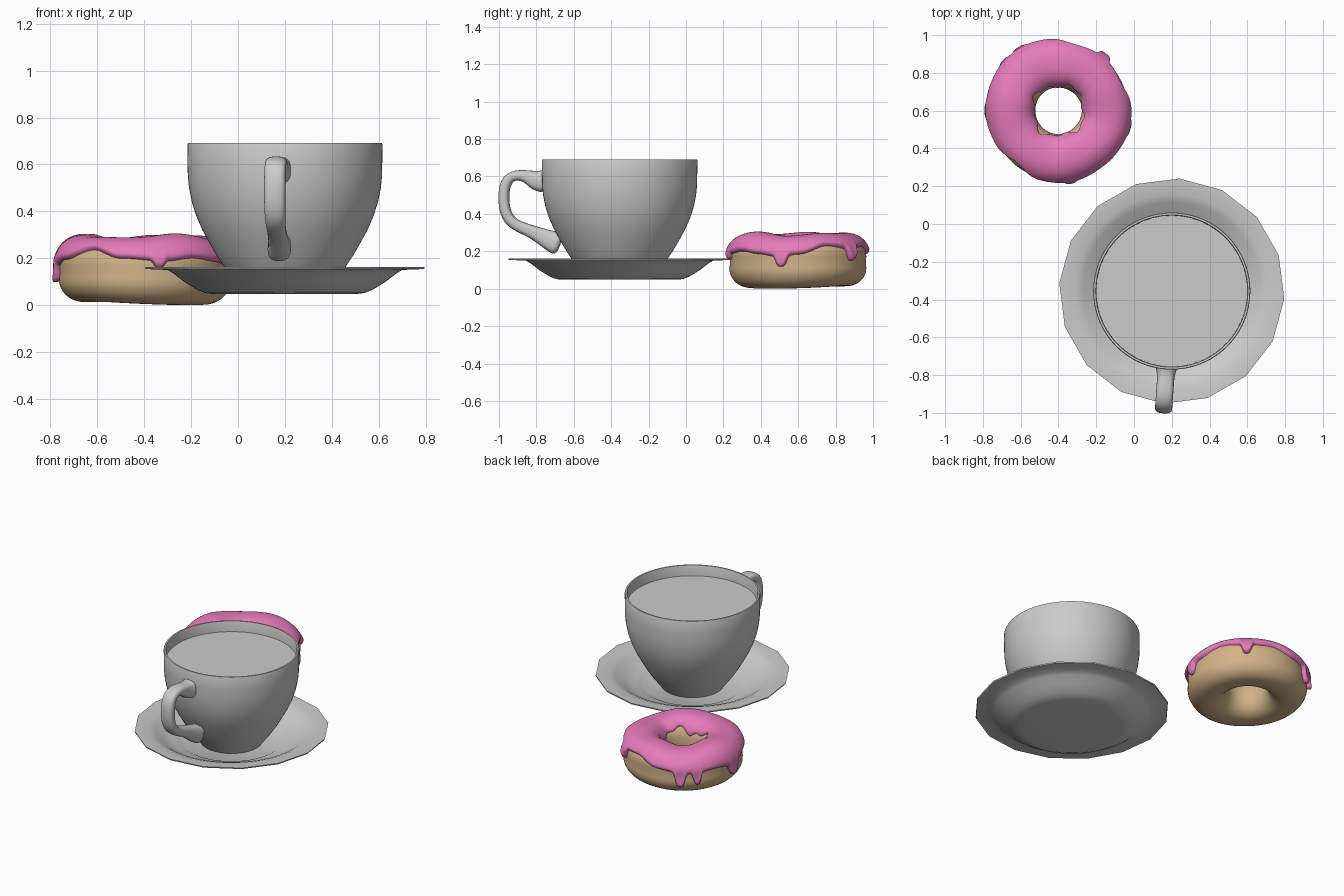
import bpy, bmesh, math
from mathutils import Vector

if "Cube" in bpy.data.objects:
    bpy.data.objects.remove(bpy.data.objects["Cube"])

CX, CY = 0.2, -0.355          # cup and saucer axis
DX, DY = -0.4, 0.6            # doughnut centre
TURN = math.radians(-4)       # cup set is turned slightly


def material(name, rgb):
    m = bpy.data.materials.new(name)
    m.diffuse_color = (*rgb, 1)
    m.use_nodes = True
    m.node_tree.nodes["Principled BSDF"].inputs["Base Color"].default_value = m.diffuse_color
    return m


grey = material("china_grey", (0.6, 0.6, 0.6))
pink = material("icing_pink", (0.8, 0.2, 0.5))
tan = material("dough_tan", (0.65, 0.45, 0.25))


def grid_object(name, rings, mat, close_rings=False, close_pts=True, caps=False, angle=40):
    """Skin a list of point rings into a smooth object."""
    bm = bmesh.new()
    vs = [[bm.verts.new(p) for p in ring] for ring in rings]
    n, k = len(rings), len(rings[0])
    for i in range(n if close_rings else n - 1):
        for j in range(k if close_pts else k - 1):
            a, b = vs[i], vs[(i + 1) % n]
            bm.faces.new((a[j], a[(j + 1) % k], b[(j + 1) % k], b[j]))
    if caps:
        bm.faces.new(vs[0])
        bm.faces.new(vs[-1])
    bmesh.ops.remove_doubles(bm, verts=bm.verts, dist=1e-5)
    bmesh.ops.recalc_face_normals(bm, faces=bm.faces)
    me = bpy.data.meshes.new(name)
    bm.to_mesh(me)
    bm.free()
    ob = bpy.data.objects.new(name, me)
    bpy.context.collection.objects.link(ob)
    me.materials.append(mat)
    bpy.ops.object.select_all(action='DESELECT')
    ob.select_set(True)
    bpy.context.view_layer.objects.active = ob
    bpy.ops.object.shade_smooth_by_angle(angle=math.radians(angle))
    return ob


def lathe(name, profile, mat, poly_from=9, seg=96, angle=40):
    """Revolve (r, z); points at r >= poly_from follow a 16-sided outline."""
    rings = []
    step = math.tau / 16
    for r, z in profile:
        ring = []
        for i in range(seg):
            a = math.tau * i / seg
            q = r
            if r >= poly_from:
                q *= math.cos(step / 2) / math.cos(a % step - step / 2)
            ring.append((CX + q * math.cos(a + TURN), CY + q * math.sin(a + TURN), z))
        rings.append(ring)
    return grid_object(name, rings, mat, angle=angle)


# Saucer with faceted rim
lathe("saucer", [(0, .048), (.31, .048), (.34, .052), (.375, .066), (.43, .1), (.475, .135),
                 (.5, .15), (.595, .154), (.597, .162), (.51, .16), (.47, .145), (.42, .112),
                 (.36, .085), (.31, .076), (.3, .07), (0, .07)], grey, poly_from=.55)

# Cup shell
lathe("cup", [(0, .072), (.19, .072), (.215, .105), (.257, .16), (.29, .21), (.32, .262),
              (.352, .32), (.378, .38), (.397, .44), (.409, .5), (.414, .55), (.415, .6),
              (.416, .685), (.413, .692), (.403, .692), (.4, .685), (.399, .6), (.393, .5),
              (.362, .38), (.304, .262), (.24, .16), (.18, .1), (0, .1)], grey)

# Drink surface
lathe("drink", [(0, .622), (.4, .622)], grey)

# Handle: (distance from axis, z, half thickness, half width)
PATH = [(.395, .575, .06, .058), (.43, .575, .052, .046), (.462, .582, .046, .042),
        (.5, .602, .03, .042), (.56, .61, .025, .042), (.605, .583, .029, .042),
        (.622, .52, .027, .042), (.62, .44, .027, .042), (.6, .375, .029, .041),
        (.55, .335, .028, .038), (.48, .31, .03, .037), (.41, .276, .042, .038),
        (.355, .25, .055, .045), (.315, .235, .06, .05)]
out = Vector((math.sin(TURN), -math.cos(TURN), 0))
side = Vector((math.cos(TURN), math.sin(TURN), 0))
up = Vector((0, 0, 1))
rings = []
for i, (d, z, t, w) in enumerate(PATH):
    p0, p1 = PATH[max(i - 1, 0)], PATH[min(i + 1, len(PATH) - 1)]
    tang = (out * (p1[0] - p0[0]) + up * (p1[1] - p0[1])).normalized()
    nor = tang.cross(side)
    c = Vector((CX, CY, 0)) + out * d + up * z
    rings.append([c + side * (w * a) + nor * (t * b) for a, b in
                  ((1.1, .6), (.65, 1.1), (-.65, 1.1), (-1.1, .6),
                   (-1.1, -.6), (-.65, -1.1), (.65, -1.1), (1.1, -.6))])
handle = grid_object("handle", rings, grey, caps=True, angle=80)
sub = handle.modifiers.new("smooth", 'SUBSURF')
sub.levels = sub.render_levels = 2

# Doughnut cross-section, shared by dough and icing
E = 0.85


def ring_point(th, ph, off=0.0):
    c, s = math.cos(ph), math.sin(ph)
    pc = math.copysign(abs(c) ** E, c)
    ps = math.copysign(abs(s) ** E, s)
    r = 0.247 + (0.124 + off) * pc
    if c > 0:                                    # slight waist
        r -= 0.008 * math.exp(-(s / .2) ** 2)
    z = 0.143 + (0.13 + off) * ps
    if s < 0:                                    # low spot underneath
        z -= 0.013 * max(0, math.cos(th + .65)) * -s
    else:                                        # uneven top
        z += s * (.008 * math.cos(3 * (th - 1.0)) + .004 * math.sin(5 * th))
    r *= 1 + .008 * math.sin(3 * th + 1)
    return (DX + r * math.cos(th), DY + r * math.sin(th), z)


N = 160
grid_object("dough", [[ring_point(math.tau * i / N, math.tau * j / 40) for j in range(40)]
                      for i in range(N)], tan, close_rings=True, angle=80)

# Icing hem: (angle in degrees, hem height), then narrow drips (angle, depth, width)
HEM = [(0, .19), (25, .23), (48, .215), (75, .225), (100, .19), (130, .17), (155, .18),
       (180, .165), (205, .2), (232, .24), (255, .205), (285, .19), (305, .2),
       (325, .19), (345, .175), (360, .19)]
DRIPS = [(280, .03, 4), (180, .06, 6), (346, .05, 5), (50, .06, 5), (122, .08, 5), (138, .065, 4)]


def hem_height(deg):
    z = .2
    for (a, za), (b, zb) in zip(HEM, HEM[1:]):
        if a <= deg <= b:
            t = (1 - math.cos(math.pi * (deg - a) / (b - a))) / 2
            z = za + (zb - za) * t
    drip = sum(dep * math.exp(-((deg - a) / w) ** 4) for a, dep, w in DRIPS)
    return z - drip, drip


rings = []
M = 32
for i in range(240):
    deg = 360 * i / 240
    th = math.radians(deg)
    z, drip = hem_height(deg)
    s = (z - .143) / .13
    lo = math.copysign(math.asin(min(1, abs(s)) ** (1 / E)), s)
    hi = math.radians(146 + 10 * math.sin(4 * th + 1) + 6 * math.sin(9 * th))
    thick = .022
    ring = [ring_point(th, lo - .03, -.012), ring_point(th, lo - .03, .008)]
    for j in range(M + 1):
        f = j / M
        swell = .008 * min(1, drip / .04) * math.exp(-(f / .12) ** 2)
        edge = .75 if j in (0, M) else 1
        ring.append(ring_point(th, lo + (hi - lo) * f, thick * edge * (1 - .5 * f ** 4) + swell))
    ring += [ring_point(th, hi + .04, .004), ring_point(th, hi + .04, -.012)]
    rings.append(ring)
grid_object("icing", rings, pink, close_rings=True, close_pts=False, angle=80)
